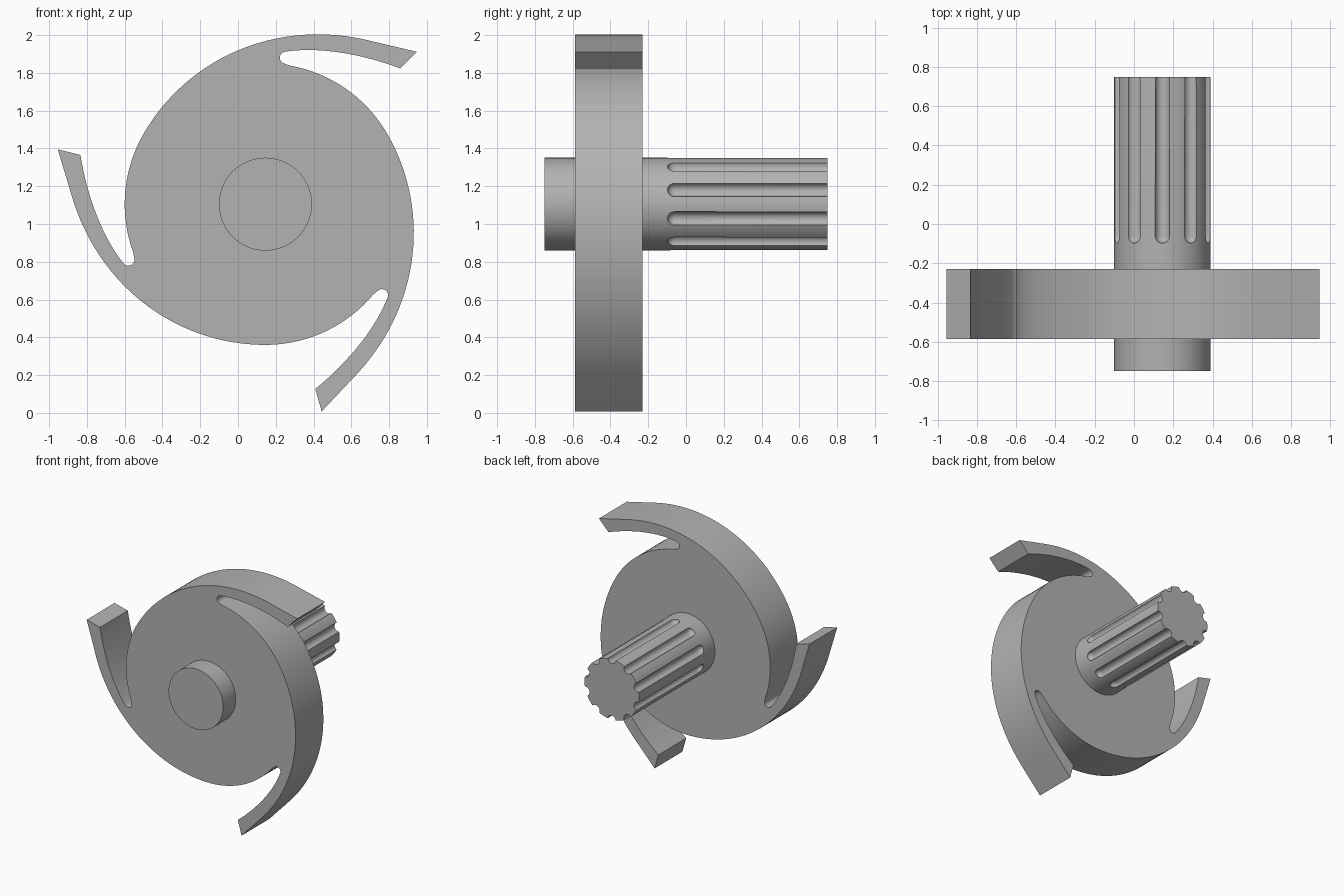
import bpy, bmesh
from math import radians, cos, sin, pi
from mathutils import Matrix, Vector

if "Cube" in bpy.data.objects:
    bpy.data.objects.remove(bpy.data.objects["Cube"])

CENTRE = Vector((0.145, 0, 1.105))
SHAFT_R = 0.246

grey = bpy.data.materials.new("plain grey")
grey.use_nodes = True
colour = (0.45, 0.45, 0.45, 1)
grey.diffuse_color = colour
grey.node_tree.nodes["Principled BSDF"].inputs["Base Color"].default_value = colour


def finish(name, bm):
    """Turn a bmesh into a named grey object."""
    bmesh.ops.recalc_face_normals(bm, faces=bm.faces)
    mesh = bpy.data.meshes.new(name)
    bm.to_mesh(mesh)
    bm.free()
    mesh.materials.append(grey)
    obj = bpy.data.objects.new(name, mesh)
    bpy.context.collection.objects.link(obj)
    return obj


def smooth(obj):
    bpy.ops.object.select_all(action='DESELECT')
    obj.select_set(True)
    bpy.context.view_layer.objects.active = obj
    bpy.ops.object.shade_smooth_by_angle(angle=radians(30))


def polar(r, deg):
    return Vector((r * cos(radians(deg)), r * sin(radians(deg))))


def bezier(a, b, c, d, n):
    pts = []
    for i in range(n + 1):
        t = i / n
        s = 1 - t
        pts.append(a * s**3 + b * 3 * s * s * t + c * 3 * s * t * t + d * t**3)
    return pts


# One third of the rotor outline, clockwise, relative to the shaft centre
tip = polar(1.137, 45.2)
sector = [tip]
sector += bezier(Vector((0.715, 0.718)), Vector((0.50, 0.80)),
                 Vector((0.27, 0.835)), Vector((0.098, 0.806)), 16)
slot = Vector((0.108, 0.775))
sector += [slot + polar(0.032, a) for a in range(130, 261, 26)]
for deg in range(80, -62, -3):                   # round body growing into the arm
    sector.append(polar(0.745 + 0.0000329 * max(0, 30 - deg)**2, deg))

outline = []
for k in range(3):
    turn = Matrix.Rotation(-k * 2 * pi / 3, 2)
    outline += [turn @ p for p in sector]

# Rotor plate with three curved arms
bm = bmesh.new()
face = bm.faces.new([bm.verts.new((CENTRE.x + p.x, -0.587, CENTRE.z + p.y)) for p in outline])
ext = bmesh.ops.extrude_face_region(bm, geom=[face])
bmesh.ops.translate(bm, vec=(0, 0.358, 0),
                    verts=[v for v in ext["geom"] if isinstance(v, bmesh.types.BMVert)])
smooth(finish("rotor_plate", bm))

# Shaft running through the plate
to_y = Matrix.Rotation(-pi / 2, 4, 'X')
bm = bmesh.new()
bmesh.ops.create_cone(bm, cap_ends=True, segments=80, radius1=SHAFT_R, radius2=SHAFT_R,
                      depth=1.5, matrix=Matrix.Translation(CENTRE) @ to_y)
shaft = finish("splined_shaft", bm)

# Round-ended groove cutters around the rear of the shaft
bm = bmesh.new()
for k in range(10):
    made = bmesh.ops.create_uvsphere(bm, u_segments=20, v_segments=12, radius=0.038, matrix=to_y)
    for v in made["verts"]:
        if v.co.y > 0.001:
            v.co.y += 1.0
    spot = (Matrix.Translation(CENTRE) @ Matrix.Rotation(k * pi / 5, 4, 'Y')
            @ Matrix.Translation((0, -0.06, SHAFT_R + 0.003)))
    bmesh.ops.transform(bm, matrix=spot, verts=made["verts"])
cutter = finish("groove_cutter", bm)
cutter.hide_render = True

cut = shaft.modifiers.new("grooves", 'BOOLEAN')
cut.operation = 'DIFFERENCE'
cut.solver = 'EXACT'
cut.object = cutter
bpy.ops.object.select_all(action='DESELECT')
shaft.select_set(True)
bpy.context.view_layer.objects.active = shaft
bpy.ops.object.modifier_apply(modifier=cut.name)
bpy.data.objects.remove(cutter)
smooth(shaft)
